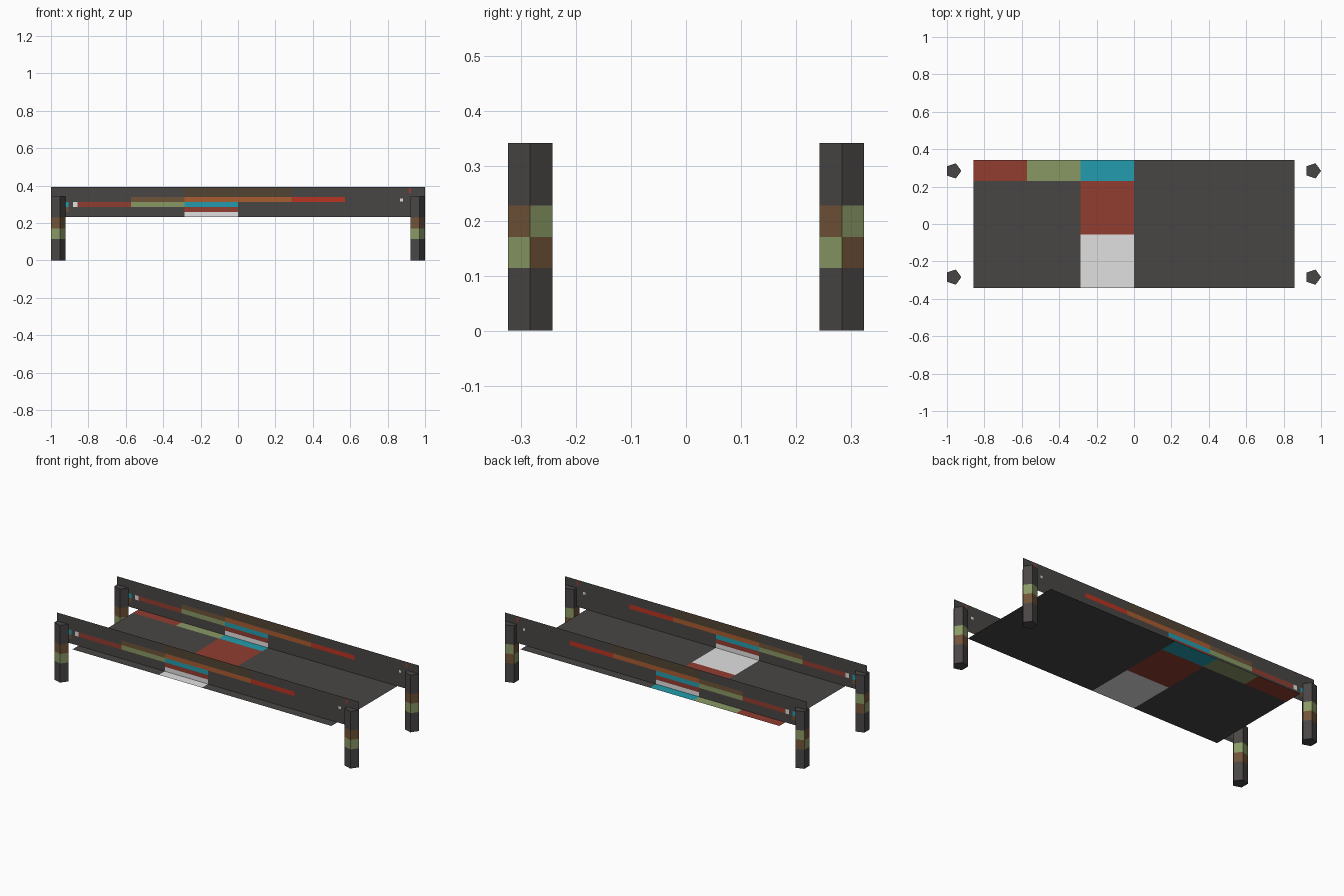
import bpy, bmesh, math

if "Cube" in bpy.data.objects:
    bpy.data.objects.remove(bpy.data.objects["Cube"])


def lin(c):
    c /= 255
    return c / 12.92 if c <= 0.04045 else ((c + 0.055) / 1.055) ** 2.4


COLOURS = {
    "charcoal": (73, 70, 69), "dark_red": (146, 61, 49), "green": (137, 153, 101),
    "teal": (36, 156, 173), "white": (224, 224, 224), "brown": (112, 83, 56),
    "orange": (170, 92, 48), "bright_red": (184, 52, 34), "dark_brown": (82, 67, 52),
}
NAMES = list(COLOURS)
MATS = []
for n, rgb in COLOURS.items():
    m = bpy.data.materials.new(n)
    m.diffuse_color = (*[lin(c) for c in rgb], 1)
    m.use_nodes = True
    m.node_tree.nodes["Principled BSDF"].inputs["Base Color"].default_value = m.diffuse_color
    MATS.append(m)


def finish(name, bm):
    me = bpy.data.meshes.new(name)
    bm.to_mesh(me)
    bm.free()
    for m in MATS:
        me.materials.append(m)
    ob = bpy.data.objects.new(name, me)
    bpy.context.collection.objects.link(ob)
    return ob


def panel(name, us, vs, patches, place):
    """Thin sheet cut along the edges of its coloured patches."""
    cu = sorted({*us, *[p[i] for p in patches for i in (0, 1)]})
    cv = sorted({*vs, *[p[i] for p in patches for i in (2, 3)]})
    bm = bmesh.new()
    g = [[bm.verts.new(place(u, v)) for v in cv] for u in cu]
    for i in range(len(cu) - 1):
        for j in range(len(cv) - 1):
            f = bm.faces.new((g[i][j], g[i + 1][j], g[i + 1][j + 1], g[i][j + 1]))
            u, v = (cu[i] + cu[i + 1]) / 2, (cv[j] + cv[j + 1]) / 2
            for a, b, c, d, col in patches:
                if a < u < b and c < v < d:
                    f.material_index = NAMES.index(col)
    return finish(name, bm)


S = 2 / 7                        # colour block width
LEG_Y, LEG_H, R = 0.284, 0.342, 0.0425
Z0, Z1 = 0.231, 0.392            # rail bottom and top
H = (Z1 - Z0) / 6                # colour row height
row = [Z0 + i * H for i in range(7)]

# Flat lying board
panel("bed_board", (-3 * S, 3 * S), (-0.341, 0.341), [
    (-3 * S, -2 * S, 0.229, 0.341, "dark_red"),
    (-2 * S, -S, 0.229, 0.341, "green"),
    (-S, 0, 0.229, 0.341, "teal"),
    (-S, 0, -0.057, 0.229, "dark_red"),
    (-S, 0, -0.341, -0.057, "white")], lambda u, v: (u, v, Z0))

# Two long side rails with coloured rows and small end marks
rail_patches = [
    (-S, 0, row[0], row[1], "white"),
    (-S, 0, row[1], row[2], "dark_red"),
    (-3 * S, -2 * S, row[2], row[3], "dark_red"),
    (-2 * S, -S, row[2], row[3], "green"),
    (-S, 0, row[2], row[3], "teal"),
    (-2 * S, -S, row[3], row[4], "brown"),
    (-S, S, row[3], row[4], "orange"),
    (S, 2 * S, row[3], row[4], "bright_red"),
    (-S, S, row[4], row[6], "dark_brown"),
    (-0.882, -3 * S, row[2], row[3], "white"),
    (-0.925, -0.905, row[2], row[3], "teal"),
    (-0.925, -0.905, row[1], row[2], "brown"),
    (0.866, 0.882, 0.316, 0.33, "white"),
    (0.912, 0.925, 0.36, 0.385, "dark_red"),
]
for side, y in (("front", -LEG_Y), ("back", LEG_Y)):
    panel(side + "_rail", (-1, 1), (Z0, Z1), rail_patches, lambda u, v: (u, y, v))

# Four five-sided legs with a chequered band in the middle
levels = [0, LEG_H / 3, LEG_H / 2, LEG_H * 2 / 3, LEG_H]
for end, cx in (("left", -1 + R * math.cos(math.pi / 5)), ("right", 1 - R)):
    for side, cy in (("front", -LEG_Y), ("back", LEG_Y)):
        bm = bmesh.new()
        rings = [[bm.verts.new((cx + R * math.cos(k * math.tau / 5),
                                cy + R * math.sin(k * math.tau / 5), z))
                  for k in range(5)] for z in levels]
        bm.faces.new(rings[0][::-1])
        bm.faces.new(rings[-1])
        for i in range(4):
            for k in range(5):
                n = (k + 1) % 5
                f = bm.faces.new((rings[i][k], rings[i][n], rings[i + 1][n], rings[i + 1][k]))
                if i in (1, 2):
                    green = (k < 2) == (i == 2)
                    f.material_index = NAMES.index("green" if green else "brown")
        finish(f"{side}_{end}_leg", bm)
